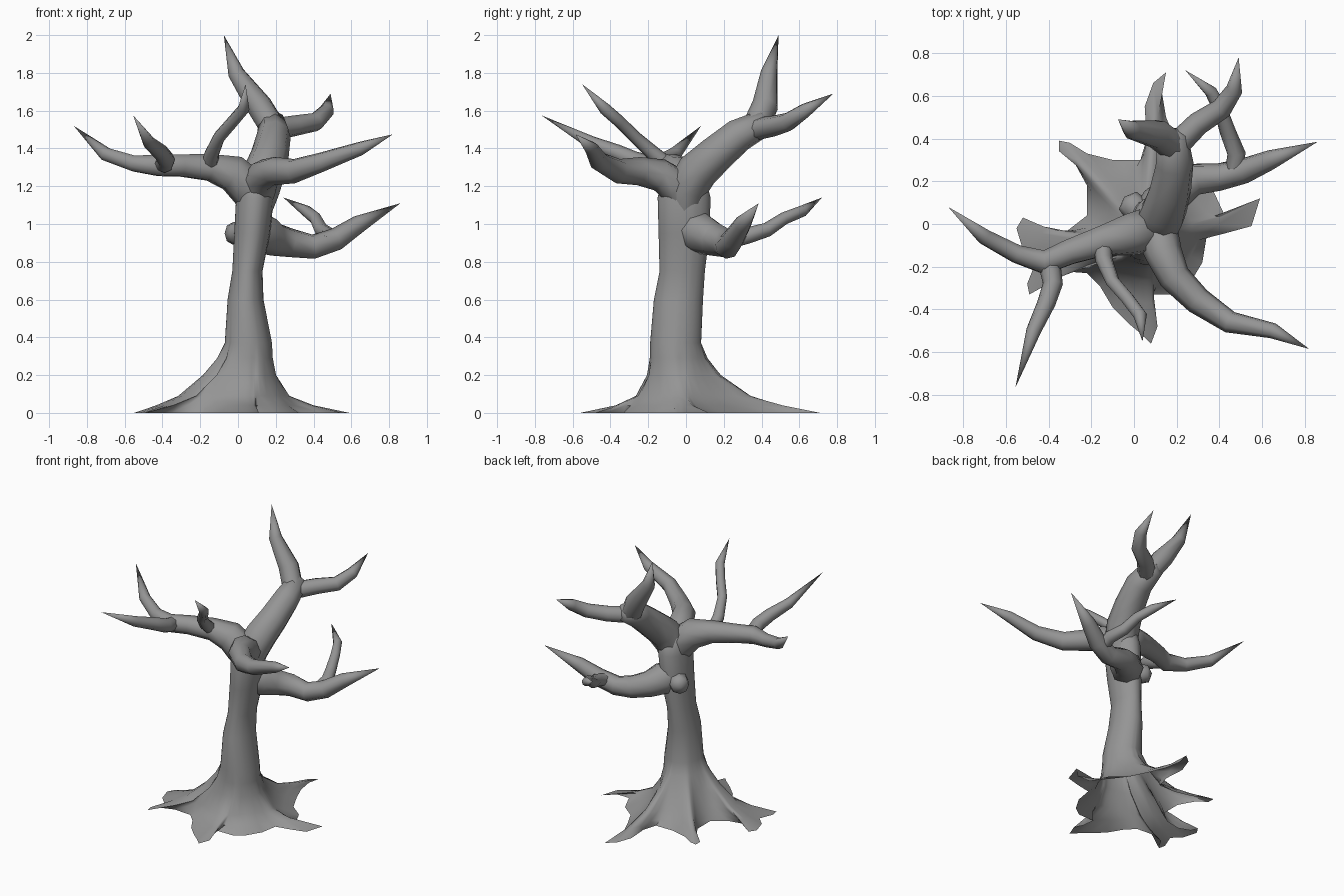
import bpy, bmesh, math
from mathutils import Vector

cube = bpy.data.objects.get("Cube")
if cube:
    bpy.data.objects.remove(cube, do_unlink=True)

UNIT = 0.01  # all coordinates below are in hundredths
SIDES = 8

bark = bpy.data.materials.new("grey_bark")
bark.use_nodes = True
bark.diffuse_color = (0.3, 0.3, 0.3, 1)
bark.node_tree.nodes["Principled BSDF"].inputs["Base Color"].default_value = bark.diffuse_color


def finish(name, bm):
    """Turn a bmesh into a smooth shaded object."""
    bmesh.ops.recalc_face_normals(bm, faces=bm.faces[:])
    mesh = bpy.data.meshes.new(name)
    bm.to_mesh(mesh)
    bm.free()
    mesh.materials.append(bark)
    obj = bpy.data.objects.new(name, mesh)
    bpy.context.collection.objects.link(obj)
    bpy.ops.object.select_all(action="DESELECT")
    obj.select_set(True)
    bpy.context.view_layer.objects.active = obj
    bpy.ops.object.shade_smooth_by_angle(angle=math.radians(65))


def bridge(bm, lower, upper):
    """Join two closed rings of vertices with quads."""
    n = len(lower)
    for i in range(n):
        j = (i + 1) % n
        bm.faces.new((lower[i], lower[j], upper[j], upper[i]))


def cap(bm, ring, point):
    """Close a ring with a fan to one point."""
    tip = bm.verts.new(point)
    for i in range(len(ring)):
        bm.faces.new((ring[i], ring[(i + 1) % len(ring)], tip))


def soften(ring, passes):
    """Average each point of a closed ring with its neighbours."""
    for _ in range(passes):
        ring = [(ring[i - 1] + p * 2 + ring[(i + 1) % len(ring)]) / 4 for i, p in enumerate(ring)]
    return ring


def branch(name, *stations):
    """Tapered limb through (x, y, z, radius) stations; a zero radius ends in a point."""
    points = [Vector(s[:3]) * UNIT for s in stations]
    radii = [s[3] * UNIT for s in stations]
    bm = bmesh.new()
    last = len(points) - 1
    previous = None
    normal = Vector((0, 0, 1))
    for i, point in enumerate(points):
        if radii[i] == 0:
            cap(bm, previous, point)
            break
        before = (point - points[max(i - 1, 0)]).normalized()
        after = (points[min(i + 1, last)] - point).normalized()
        along = (before + after).normalized()
        if i == 0 and abs(along.z) > 0.9:
            normal = Vector((1, 0, 0))
        normal = (normal - along * normal.dot(along)).normalized()
        side = along.cross(normal)
        ring = []
        for k in range(SIDES):
            a = math.tau * k / SIDES
            ring.append(bm.verts.new(point + (normal * math.cos(a) + side * math.sin(a)) * radii[i]))
        if previous:
            bridge(bm, previous, ring)
        previous = ring
        if i == last:
            cap(bm, ring, point + along * radii[i] * 0.4)
    finish(name, bm)


# Ground outline of the spreading roots, clockwise from the left side
outline = [(34, -6), (32, -18), (26, -28), (19, -33), (7, -33),
           (8, -42), (11, -48), (8, -56), (4, -52), (-2, -47), (-10, -39),
           (-16, -29), (-22, -23), (-35, -22), (-44, -25), (-49, -33),
           (-50, -28), (-46, -18), (-52, -12), (-55, -2), (-52, 3),
           (-50, -2), (-42, -5), (-31, -3), (-22, 4), (-22, 18), (-28, 29),
           (-35, 34), (-35, 39), (-30, 38), (-22, 33), (-10, 30), (3, 30),
           (6, 40), (5, 55), (9, 66), (15, 71), (13, 62), (15, 50),
           (20, 38), (26, 26), (36, 18), (42, 5), (52, 5), (59, 12), (55, -1), (44, -4)]

# Trunk sections: centre x, centre y, radius x, radius y, height
sections = [(5.5, -5.5, 12.5, 13.5, 37), (4, -4, 9.5, 13, 60), (5, -2, 8, 12, 75),
            (7.5, -1, 9.5, 13.5, 95), (9, -1, 10, 14, 114), (9, -1, 8, 11, 126)]

# Root skirt rings: spread from trunk to outline, height, softening passes
skirt = [(1, 0, 0), (0.78, 4, 1), (0.55, 9, 3), (0.27, 20, 6), (0.1, 29, 9)]


def build_trunk():
    bm = bmesh.new()
    cx, cy, rx, ry, _ = sections[0]
    angles = sorted((math.atan2(y - cy, x - cx) % math.tau for x, y in outline), reverse=True)
    # ease the angles towards an even spread so the trunk facets stay regular
    count = len(angles)
    angles = [a * 0.6 + math.tau * (1 - (i + 0.5) / count) * 0.4 for i, a in enumerate(angles)]
    edge = [Vector(p) for p in outline]
    rings = []
    for spread, height, passes in skirt:
        ring = []
        for a, target, tip in zip(angles, soften(edge, passes), edge):
            foot = Vector((cx + rx * math.cos(a), cy + ry * math.sin(a)))
            # roots on the left and front hug the ground
            hug = 1 + max(0, tip.x) / 50 + max(0, -20 - tip.y) / 25
            ring.append(foot.lerp(target, spread ** hug).to_3d() + Vector((0, 0, height)))
        rings.append(ring)
    for cx, cy, rx, ry, height in sections:
        rings.append([Vector((cx + rx * math.cos(a), cy + ry * math.sin(a), height)) for a in angles])
    loops = [[bm.verts.new(p * UNIT) for p in ring] for ring in rings]
    for lower, upper in zip(loops, loops[1:]):
        bridge(bm, lower, upper)
    cap(bm, loops[-1], Vector((9, -1, 130)) * UNIT)
    finish("trunk_and_roots", bm)


build_trunk()

# Tall rear limb and its two forks
branch("rear_limb", (9, -1, 106, 8.5), (11, 0, 118, 11), (14, 6, 128, 11), (17, 16, 137, 10),
       (19, 28, 147, 9), (18, 42, 154, 7))
branch("rear_limb_top_fork", (19, 36, 150, 7), (11, 42, 163, 7), (-1, 44, 180, 4.5), (-7.5, 49, 200, 0))
branch("rear_limb_left_fork", (19, 36, 150, 6), (30, 47, 152, 5.5), (41, 54, 154, 5),
       (47, 63, 160, 4), (49, 78, 169, 0))

# Long right limb with a front fork and a thin upright twig
branch("right_limb", (9, -2, 110, 8), (6, -3, 119, 11), (-3, -5, 127, 10), (-15, -8, 130, 7.5),
       (-30, -13, 131, 6.3), (-42, -18, 131, 6), (-55, -14, 132, 4.5), (-70, -6, 137, 3.8),
       (-87, 8, 152, 0))
branch("right_limb_front_fork", (-40, -14, 131, 4), (-39, -22, 132, 5), (-38, -28, 134, 4.7),
       (-41, -37, 138, 4.3), (-47, -50, 143, 3.5), (-55.5, -76.5, 157.5, 0))
branch("right_limb_twig", (-15, -7, 129, 4.5), (-14, -17, 137, 4), (-10, -27, 146, 3.3),
       (-3, -35, 154, 3.2), (3, -43, 161, 3.2), (4, -55, 174, 0))

# Front left limb
branch("front_left_limb", (9, 0, 110, 8), (11, -5, 120, 10), (14, -14, 126, 8.7), (19, -25, 128, 7.5),
       (30, -36, 128, 6.5), (45, -46, 133, 5.2), (65, -50, 140, 3.7), (82, -58.5, 147.5, 0))

# Low rear left limb and its twig
branch("low_left_limb", (7, 1, 98, 9), (13, 8, 95, 11), (19, 15, 92, 9), (28, 21, 90, 7.7),
       (40, 22, 88, 6.5), (52, 25, 92, 6), (64, 30, 100, 4.7), (86, 38.5, 111, 0))
branch("low_left_twig", (46, 20, 90, 4), (48, 33, 94, 4.3), (44, 43, 97, 3.8),
       (41, 52, 103, 3.3), (36, 62, 107, 3), (24, 72, 114, 0))

# Stump of a broken branch on the rear of the trunk
branch("broken_stub", (6, 2, 96, 6.5), (0, 8, 95, 6.5), (-3, 11, 95, 5.8))
